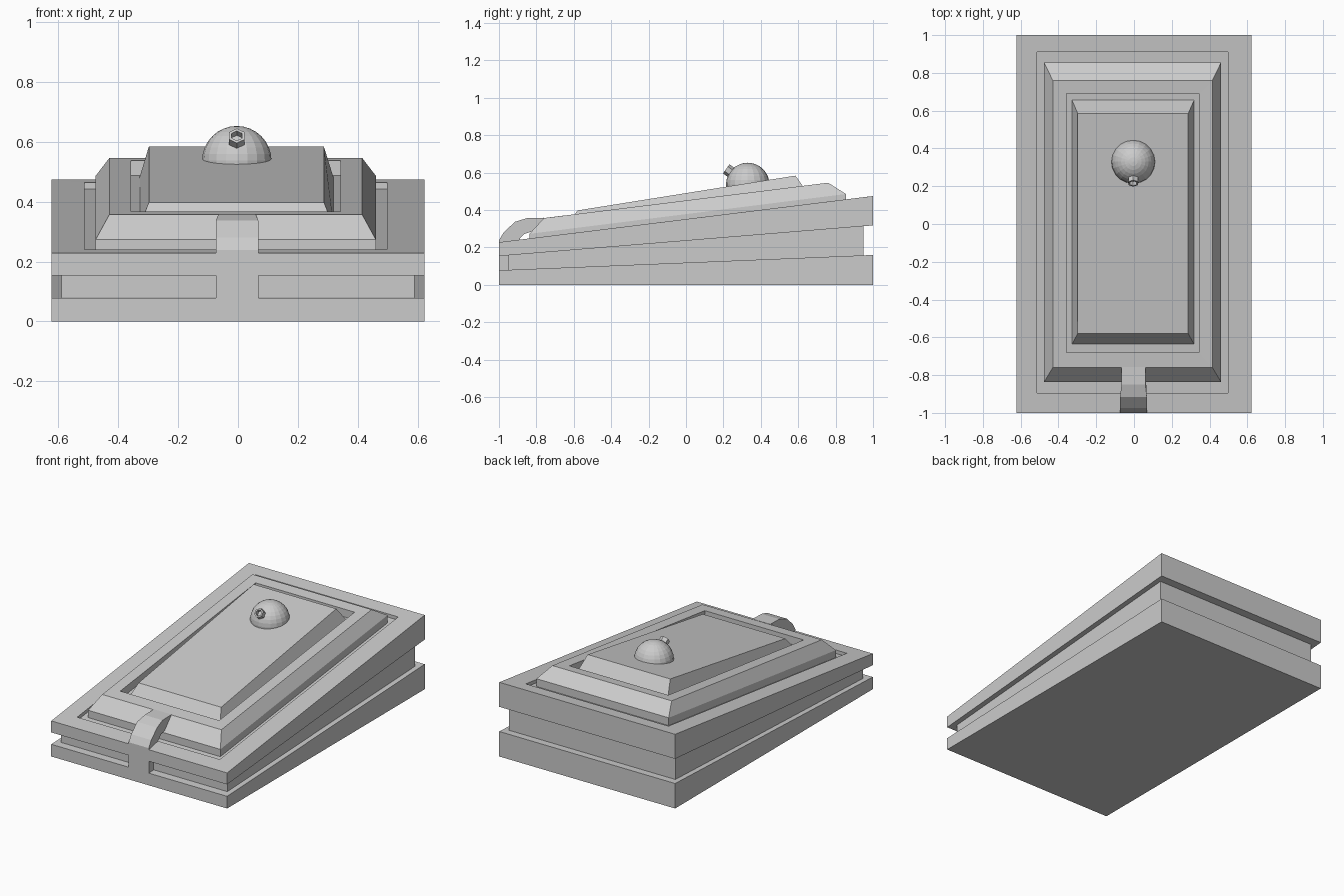
import bpy, bmesh, math
from mathutils import Vector, Matrix

if "Cube" in bpy.data.objects:
    bpy.data.objects.remove(bpy.data.objects["Cube"])


def finish(name, bm):
    bmesh.ops.recalc_face_normals(bm, faces=bm.faces)
    me = bpy.data.meshes.new(name)
    bm.to_mesh(me)
    bm.free()
    ob = bpy.data.objects.new(name, me)
    bpy.context.collection.objects.link(ob)
    return ob


def loft(name, loops):
    """Join a stack of vertex loops with quads and cap both ends."""
    bm = bmesh.new()
    rings = [[bm.verts.new(p) for p in lp] for lp in loops]
    for a, b in zip(rings, rings[1:]):
        n = len(a)
        for i in range(n):
            bm.faces.new((a[i], a[(i + 1) % n], b[(i + 1) % n], b[i]))
    bm.faces.new(rings[0][::-1])
    bm.faces.new(rings[-1])
    return finish(name, bm)


def rect(x0, x1, y0, y1, zf, zb):
    """Rectangle with front height zf and back height zb."""
    return [(x0, y0, zf), (x1, y0, zf), (x1, y1, zb), (x0, y1, zb)]


W = 0.623
# wedge slabs and the inset core between them
loft("bottom_slab", [rect(-W, W, -1, 1, 0, 0), rect(-W, W, -1, 1, 0.078, 0.16)])
loft("inset_core", [rect(-0.59, 0.59, -0.95, 0.95, 0.06, 0.14),
                    rect(-0.59, 0.59, -0.95, 0.95, 0.17, 0.33)])

# top slab with a shallow recess
loft("top_slab", [
    rect(-W, W, -1, 1, 0.154, 0.318),
    rect(-W, W, -1, 1, 0.228, 0.475),
    rect(-0.513, 0.498, -0.895, 0.91, 0.241, 0.464),
    rect(-0.513, 0.498, -0.895, 0.91, 0.219, 0.443)])

# bevelled frame with its own recess
loft("raised_frame", [
    rect(-0.476, 0.461, -0.837, 0.855, 0.21, 0.42),
    rect(-0.476, 0.461, -0.837, 0.855, 0.273, 0.486),
    rect(-0.43, 0.415, -0.76, 0.76, 0.357, 0.546),
    rect(-0.358, 0.343, -0.68, 0.69, 0.367, 0.537),
    rect(-0.358, 0.343, -0.68, 0.69, 0.316, 0.487)])

# sloping centre panel
loft("centre_panel", [
    rect(-0.33, 0.32, -0.64, 0.66, 0.315, 0.478),
    rect(-0.298, 0.287, -0.58, 0.585, 0.398, 0.584)])

# front strap: flush with the slab fronts, arching onto the frame
strap = [(-1, 0.07), (-1, 0.238), (-0.975, 0.28), (-0.915, 0.337), (-0.85, 0.357),
         (-0.758, 0.359), (-0.76, 0.30), (-0.835, 0.282), (-0.865, 0.272),
         (-0.895, 0.24), (-0.90, 0.16), (-0.94, 0.07)]


def half(y):
    return 0.071 if y < -0.9 else 0.063


loft("front_strap", [[(s * half(y) - 0.003, y, z) for y, z in strap] for s in (-1, 1)])

# dome
C = Vector((-0.004, 0.33, 0.537))
bm = bmesh.new()
bmesh.ops.create_uvsphere(bm, u_segments=20, v_segments=16, radius=0.116,
                          matrix=Matrix.Translation(C))
finish("dome", bm)

# hollow six-sided nub pointing forward and up from the dome
rot = Vector((0, -0.80, 0.58)).normalized().to_track_quat('Z', 'Y')


def hexagon(r, d):
    return [C + rot @ Vector((r * math.cos(i * math.pi / 3 + math.pi / 6),
                              r * math.sin(i * math.pi / 3 + math.pi / 6), d))
            for i in range(6)]


loft("dome_nub", [hexagon(0.03, 0.10), hexagon(0.03, 0.142),
                  hexagon(0.02, 0.142), hexagon(0.02, 0.117)])
